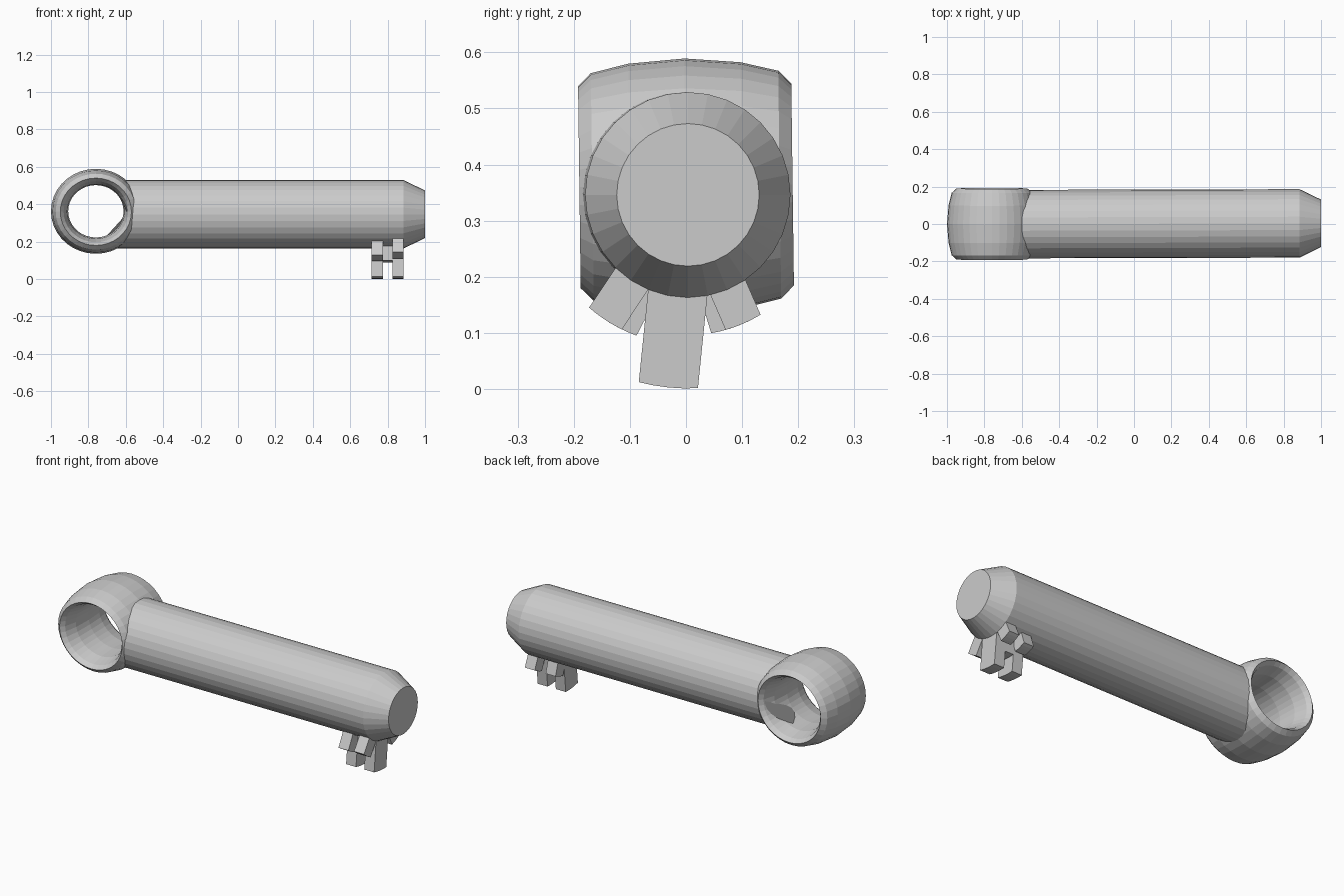
import bpy, bmesh
from math import sin, cos, pi, radians, sqrt, asin

if "Cube" in bpy.data.objects:
    bpy.data.objects.remove(bpy.data.objects["Cube"])

CY, CZ = 0.003, 0.346          # shaft axis
RX, RZ = -0.76, 0.362          # bow ring centre
STRETCH = 1.057                # ring is slightly wider than tall


def make_object(name, bm):
    bmesh.ops.recalc_face_normals(bm, faces=bm.faces)
    me = bpy.data.meshes.new(name)
    bm.to_mesh(me)
    bm.free()
    ob = bpy.data.objects.new(name, me)
    bpy.context.collection.objects.link(ob)
    return ob


def skin(bm, loops, closed=False):
    """Bridge equal loops of vertices with quads."""
    pairs = list(zip(loops, loops[1:] + loops[:1])) if closed else list(zip(loops, loops[1:]))
    for a, b in pairs:
        for i in range(len(a)):
            j = (i + 1) % len(a)
            bm.faces.new((a[i], a[j], b[j], b[i]))


# Bow ring: rounded band lathed about the y axis, very slightly rolled
half = [(0.0, 0.227), (0.1, 0.219), (0.167, 0.203), (0.190, 0.180),
        (0.167, 0.163), (0.1, 0.146), (0.0, 0.140)]
profile = half + [(-y, r) for y, r in reversed(half[1:-1])]
roll = 0.013
bm = bmesh.new()
loops = []
for k in range(36):
    a = 2 * pi * k / 36
    loops.append([bm.verts.new((RX + STRETCH * r * cos(a), y - roll * r * sin(a),
                                RZ + r * sin(a) + roll * y)) for y, r in profile])
skin(bm, loops, closed=True)
make_object("bow_ring", bm)

# Shaft: tapered tip, with its near end curved to finish inside the ring wall
bm = bmesh.new()
N = 32
loops = []
for x, r in [(None, 0.183), (0.885, 0.183), (1.0, 0.127)]:
    loop = []
    for i in range(N):
        a = 2 * pi * i / N
        z = CZ + r * sin(a)
        px = x
        if px is None:
            px = RX + STRETCH * sqrt(max(0.0, 0.185 ** 2 - (z - RZ) ** 2))
        loop.append(bm.verts.new((px, 0.001 + 0.0025 * px + r * cos(a), z)))
    loops.append(loop)
skin(bm, loops)
bm.faces.new(loops[0])
bm.faces.new(loops[-1])
make_object("shaft", bm)


# Bit teeth: radial blocks with an arc-shaped outer end
def tooth(name, x0, x1, angle, half_width, radius):
    span = asin(half_width / radius)
    pts = [(-half_width, 0.14)]
    for k in range(5):
        t = -span + 2 * span * k / 4
        pts.append((radius * sin(t), radius * cos(t)))
    pts.append((half_width, 0.14))
    a = radians(angle)
    bm = bmesh.new()
    loops = [[bm.verts.new((x, CY + u * cos(a) + d * sin(a),
                            CZ + u * sin(a) - d * cos(a))) for u, d in pts]
             for x in (x0, x1)]
    skin(bm, loops)
    for loop in loops:
        bm.faces.new(loop)
    make_object(name, bm)


for row, x0, left, right in [("front", 0.825, -33.6, 23.5), ("rear", 0.715, -27.5, 17.5)]:
    tooth(row + "_long_tooth", x0, x0 + 0.06, -5.8, 0.053, 0.345)
    tooth(row + "_left_tooth", x0, x0 + 0.06, left, 0.035, 0.267)
    tooth(row + "_right_tooth", x0, x0 + 0.06, right, 0.034, 0.25)
tooth("bit_bridge", 0.77, 0.83, -5.8, 0.053, 0.258)
